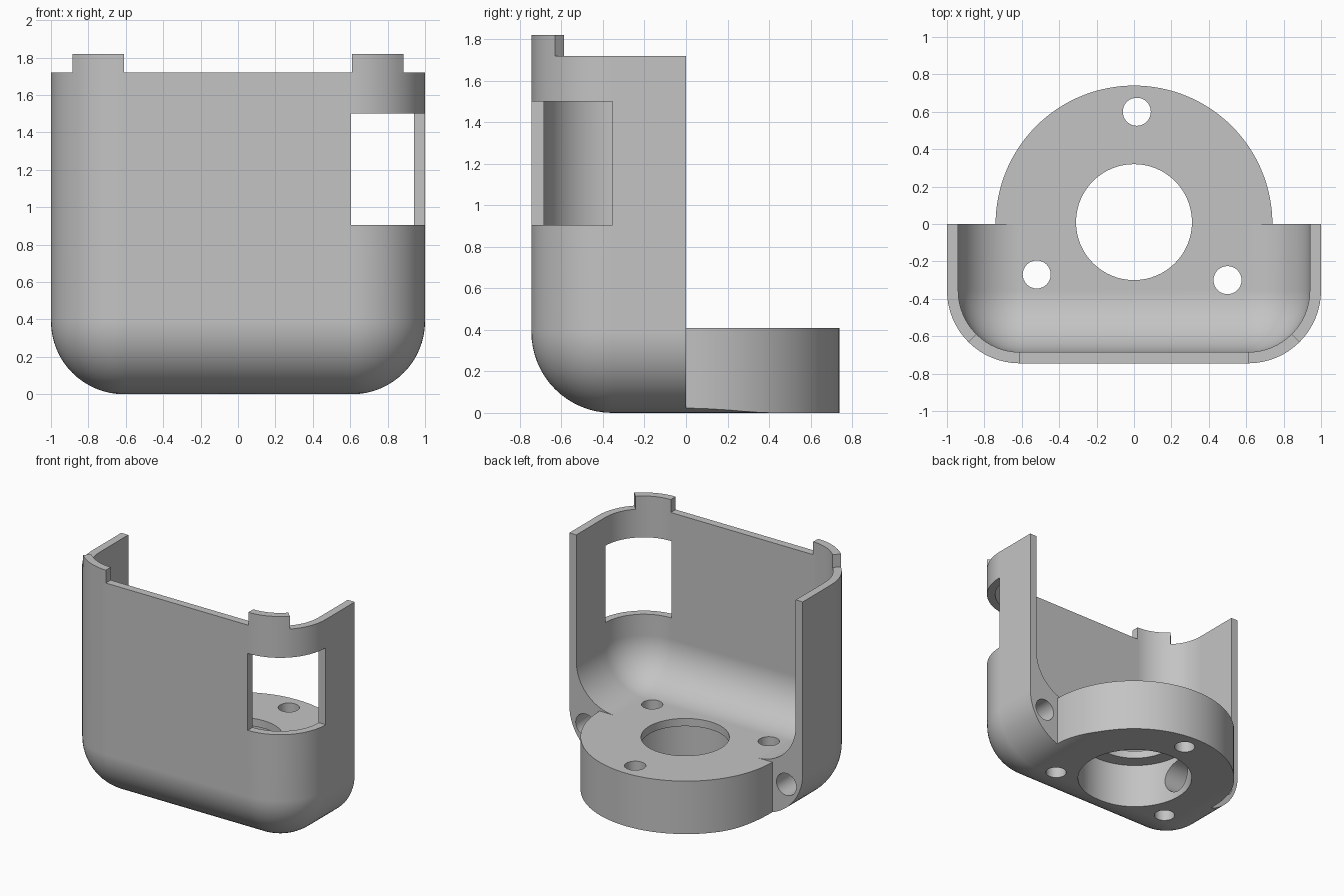
import bpy, bmesh
from math import sin, cos, pi, radians
from mathutils import Vector, Matrix

cube = bpy.data.objects.get("Cube")
if cube:
    bpy.data.objects.remove(cube)

grey = bpy.data.materials.new("plain grey")
grey.use_nodes = True
grey.diffuse_color = (0.55, 0.55, 0.55, 1)
grey.node_tree.nodes["Principled BSDF"].inputs["Base Color"].default_value = (0.55, 0.55, 0.55, 1)

HALF_W, FRONT, RADIUS, WALL = 1.0, 0.745, 0.39, 0.06
TOP, FLOOR, DISC = 1.72, 0.41, 0.74
SEG = 16


def finish(name, bm):
    bmesh.ops.recalc_face_normals(bm, faces=bm.faces)
    mesh = bpy.data.meshes.new(name)
    bm.to_mesh(mesh)
    bm.free()
    mesh.materials.append(grey)
    obj = bpy.data.objects.new(name, mesh)
    bpy.context.collection.objects.link(obj)
    return obj


def loft(name, rings):
    """Closed solid through matching rings of points."""
    bm = bmesh.new()
    rows = [[bm.verts.new(p) for p in ring] for ring in rings]
    n = len(rows[0])
    for a, b in zip(rows, rows[1:]):
        for i in range(n):
            j = (i + 1) % n
            bm.faces.new((a[i], a[j], b[j], b[i]))
    bm.faces.new(rows[0])
    bm.faces.new(rows[-1])
    bmesh.ops.remove_doubles(bm, verts=bm.verts, dist=1e-5)
    return finish(name, bm)


def prism(name, pts, z0, z1):
    return loft(name, [[(x, y, z) for x, y in pts] for z in (z0, z1)])


def box(name, x0, x1, y0, y1, z0, z1):
    return prism(name, [(x0, y0), (x1, y0), (x1, y1), (x0, y1)], z0, z1)


def cylinder(name, r, start, end, sides=48):
    a, b = Vector(start), Vector(end)
    bm = bmesh.new()
    turn = (b - a).to_track_quat("Z", "Y").to_matrix().to_4x4()
    bmesh.ops.create_cone(bm, cap_ends=True, segments=sides, radius1=r, radius2=r,
                          depth=(b - a).length, matrix=Matrix.Translation((a + b) / 2) @ turn)
    return finish(name, bm)


def rounded_tub(name, inset, back, z0, z1):
    """Solid with rounded front corners and rounded lower edges, open-ended at the back."""
    w, f, r = HALF_W - inset, FRONT - inset, RADIUS - inset

    def ring(d, z):
        cx, cy, rr = w - r, r - f, r - d
        pts = [(w - d, back, z)]
        for sx, start in ((1, 0), (-1, pi / 2)):
            for i in range(SEG + 1):
                a = start + i / SEG * pi / 2
                pts.append((sx * cx + rr * cos(a), cy - rr * sin(a), z))
        return pts + [(d - w, back, z)]

    rings = []
    for i in range(SEG + 1):
        a = i / SEG * pi / 2
        rings.append(ring(r * (1 - sin(a)), z0 + r * (1 - cos(a))))
    return loft(name, rings + [ring(0, z1)])


# Outer body and everything removed from it
body = rounded_tub("housing_shell", 0, 1.0, 0, TOP)
arc = [(DISC * cos(i / 64 * pi), DISC * sin(i / 64 * pi)) for i in range(65)]
cutters = [
    rounded_tub("cavity", WALL, 1.2, FLOOR, 2.2),
    prism("disc_surround", arc + [(-2, 0), (-2, 2), (2, 2), (2, 0)], -1, 3),
    box("space_above_disc", -1.5, 1.5, 0, 1.5, FLOOR, 2.5),
    box("corner_window", 0.605, 1.2, -1, -0.355, 0.905, 1.5),
    cylinder("shaft_hole", 0.31, (0, 0.01, -1), (0, 0.01, 1), 64),
    cylinder("counterbore", 0.42, (0, 0.01, -1), (0, 0.01, 0.35), 64),
    cylinder("wire_pocket", 0.13, (-0.25, 0.01, 0.18), (-0.7, 0.01, 0.18)),
]
for x, y in ((0.015, 0.6), (-0.52, -0.27), (0.5, -0.3)):
    cutters.append(cylinder("mount_hole", 0.075, (x, y, -1), (x, y, 1), 32))
for side in (-1, 1):
    cutters.append(cylinder("rear_screw_hole", 0.085, (side * 0.86, -0.25, 0.27),
                            (side * 0.86, 0.3, 0.27), 32))

for c in cutters:
    c.hide_render = True
    mod = body.modifiers.new(c.name, "BOOLEAN")
    mod.operation, mod.solver, mod.object = "DIFFERENCE", "EXACT", c
bpy.context.view_layer.update()
baked = bpy.data.meshes.new_from_object(body.evaluated_get(bpy.context.evaluated_depsgraph_get()))
body.modifiers.clear()
body.data = baked
for c in cutters:
    bpy.data.objects.remove(c)

# Locating tabs on the rim, each spanning half of a front corner
parts = [body]
for side, name in ((1, "left_tab"), (-1, "right_tab")):
    angles = [radians(45 + 45 * i / 8) for i in range(9)]
    pts = []
    for r, seq in ((RADIUS, angles), (RADIUS - WALL, angles[::-1])):
        for a in seq:
            pts.append((side * (HALF_W - RADIUS + r * cos(a)), RADIUS - FRONT - r * sin(a)))
    parts.append(prism(name, pts, TOP, 1.82))

# Smooth curves, crisp edges
for obj in parts:
    bpy.ops.object.select_all(action="DESELECT")
    obj.select_set(True)
    bpy.context.view_layer.objects.active = obj
    bpy.ops.object.shade_smooth_by_angle(angle=radians(25))
    weighted = obj.modifiers.new("even_normals", "WEIGHTED_NORMAL")
    weighted.keep_sharp = True
